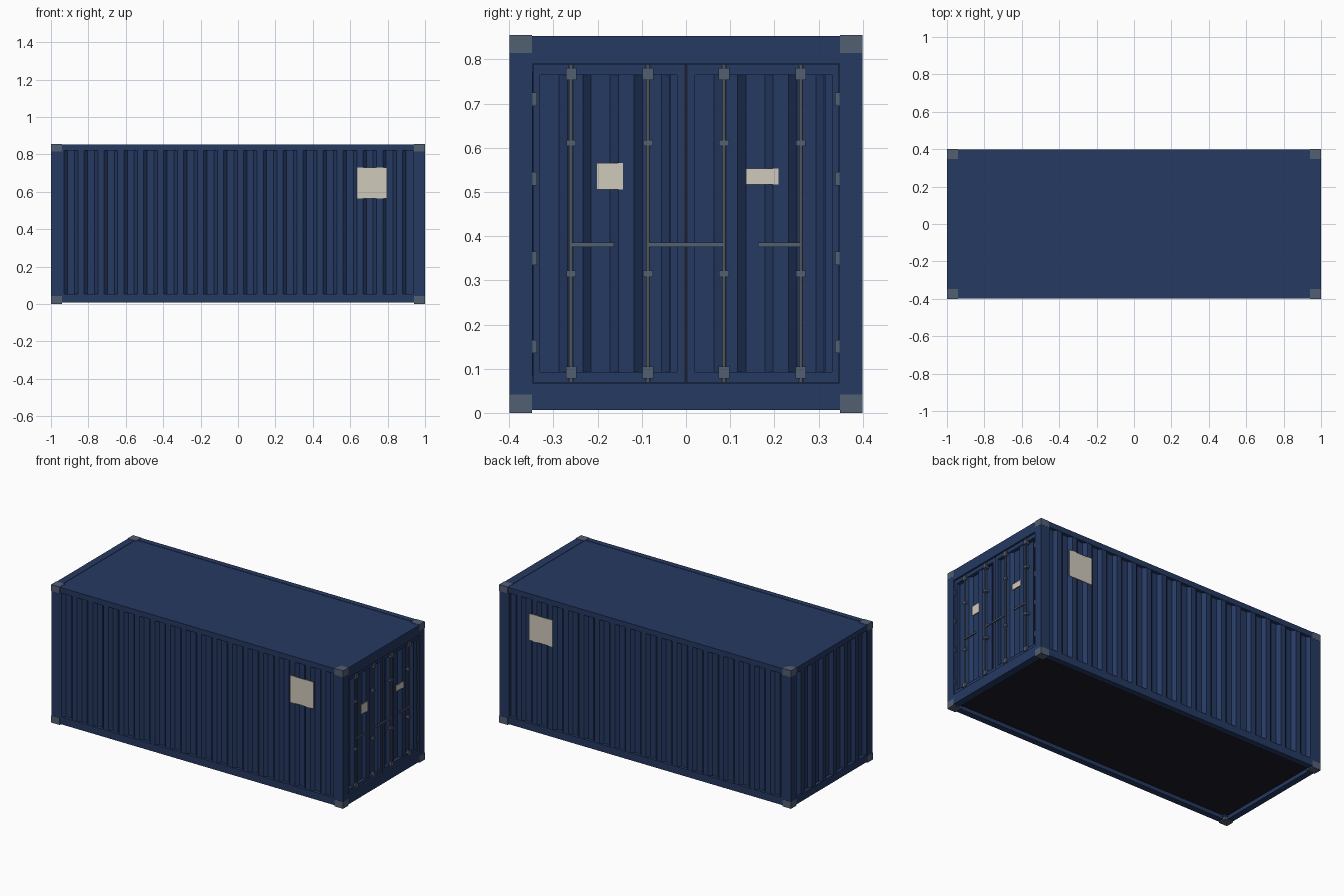
import bpy, bmesh
from mathutils import Vector

if "Cube" in bpy.data.objects:
    bpy.data.objects.remove(bpy.data.objects["Cube"])


def material(name, rgb):
    m = bpy.data.materials.new(name)
    m.use_nodes = True
    m.diffuse_color = (*rgb, 1)
    m.node_tree.nodes["Principled BSDF"].inputs["Base Color"].default_value = (*rgb, 1)
    return m


blue = material("navy_paint", (0.019, 0.041, 0.122))
steel = material("grey_steel", (0.085, 0.115, 0.17))
rod_grey = material("rod_grey", (0.08, 0.095, 0.115))
rubber = material("black_rubber", (0.01, 0.013, 0.025))
floor_dark = material("dark_floor", (0.01, 0.011, 0.02))
cream = material("cream_plate", (0.63, 0.585, 0.5))


def finish(name, bm, mat):
    bmesh.ops.recalc_face_normals(bm, faces=bm.faces)
    mesh = bpy.data.meshes.new(name)
    bm.to_mesh(mesh)
    bm.free()
    mesh.materials.append(mat)
    ob = bpy.data.objects.new(name, mesh)
    bpy.context.collection.objects.link(ob)
    return ob


def box(name, x, y, z, mat):
    """Box from three (low, high) ranges."""
    bm = bmesh.new()
    bmesh.ops.create_cube(bm, size=1)
    for v in bm.verts:
        v.co = Vector(r[0] + (c + 0.5) * (r[1] - r[0]) for r, c in zip((x, y, z), v.co))
    return finish(name, bm, mat)


def span(a, b, sign):
    """Range mirrored by sign."""
    return tuple(sorted((a * sign, b * sign)))


def around(c, half):
    return (c - half, c + half)


def corrugated(name, start, period, count, z, place, depth=0.018, slope=0.0185, flat=0.037):
    """Solid wall with trapezoid recesses; place maps (along, inward) to (x, y)."""
    pts = [(start - 0.006, 0)]
    for k in range(count):
        s = start + k * period
        pts += [(s, 0), (s + slope, depth), (s + slope + flat, depth), (s + 2 * slope + flat, 0)]
    pts += [(pts[-1][0] + 0.003, 0), (pts[-1][0] + 0.003, 0.03), (pts[0][0], 0.03)]
    bm = bmesh.new()
    face = bm.faces.new([bm.verts.new((*place(u, d), z[0])) for u, d in pts])
    top = bmesh.ops.extrude_face_region(bm, geom=[face])["geom"]
    bmesh.ops.translate(bm, vec=(0, 0, z[1] - z[0]),
                        verts=[g for g in top if isinstance(g, bmesh.types.BMVert)])
    return finish(name, bm, blue)


EDGE_X, EDGE_Y = 0.9993, 0.3993    # outer faces of the frame
LOW, HIGH = 0.007, 0.853

# Corner castings and posts
for sx in (-1, 1):
    for sy in (-1, 1):
        for level, z in (("bottom", (0, 0.042)), ("top", (0.815, 0.855))):
            box(f"{level}_corner_casting", span(0.942, 1, sx), span(0.348, 0.4, sy), z, steel)
        box("corner_post", span(0.935, EDGE_X, sx), span(0.347, EDGE_Y, sy), (0.02, 0.835), blue)

# Long side rails, walls and plates
for sy, side in ((-1, "front"), (1, "back")):
    box(f"{side}_bottom_rail", (-0.97, 0.97), span(0.362, EDGE_Y, sy), (LOW, 0.052), blue)
    box(f"{side}_top_rail", (-0.97, 0.97), span(0.365, EDGE_Y, sy), (0.82, HIGH), blue)
    corrugated(f"{side}_wall", -0.93, 0.1065, 18, (0.045, 0.828),
               lambda u, d: (u, sy * (0.3975 - d)))
    box(f"{side}_plate", (0.636, 0.797), span(0.396, 0.3995, sy), (0.565, 0.73), cream)

# Closed end
box("end_bottom_rail", (-EDGE_X, -0.962), (-0.37, 0.37), (LOW, 0.052), blue)
box("end_top_rail", (-EDGE_X, -0.955), (-0.37, 0.37), (0.82, HIGH), blue)
corrugated("end_wall", -0.341, 0.1065, 7, (0.045, 0.828), lambda u, d: (d - 0.9975, u))

# Roof and floor
box("roof", (-0.97, 0.97), (-0.38, 0.38), (0.835, 0.851), blue)
box("floor", (-0.97, 0.97), (-0.37, 0.37), (0.03, 0.045), floor_dark)

# Door frame
box("door_sill", (0.955, EDGE_X), (-0.37, 0.37), (LOW, 0.068), blue)
box("door_header", (0.945, EDGE_X), (-0.37, 0.37), (0.79, HIGH), blue)

# Door leaves
FACE = 0.99
PANEL = FACE - 0.005
leaf_x = (0.945, FACE)
for sy, side in ((-1, "right"), (1, "left")):
    box(f"{side}_door_inner_stile", leaf_x, span(0.003, 0.02, sy), (0.069, 0.789), blue)
    box(f"{side}_door_outer_stile", leaf_x, span(0.33, 0.346, sy), (0.069, 0.789), blue)
    for z in ((0.069, 0.092), (0.765, 0.789)):
        box(f"{side}_door_cross_rail", leaf_x, span(0.01, 0.34, sy), z, blue)
    first = 0.0015 if sy > 0 else -0.3485
    corrugated(f"{side}_door_panel", first, 0.1155, 3, (0.085, 0.77),
               lambda u, d: (PANEL - d, u), depth=0.016, flat=0.043)
    # Hinges
    for z in (0.15, 0.35, 0.53, 0.71):
        box(f"{side}_hinge", (0.97, 0.997), span(0.337, 0.347, sy), around(z, 0.015), steel)
    # Locking rods with guides, cams and handles
    for y in (0.086, 0.26):
        bm = bmesh.new()
        bmesh.ops.create_cone(bm, cap_ends=True, segments=12, radius1=0.0045, radius2=0.0045, depth=0.72)
        bmesh.ops.translate(bm, vec=(0.9915, sy * y, 0.429), verts=bm.verts)
        rod = finish(f"{side}_locking_rod", bm, rod_grey)
        for p in rod.data.polygons:
            p.use_smooth = len(p.vertices) == 4
        for z in (0.091, 0.767):
            box(f"{side}_rod_cam", (0.975, 0.999), around(sy * y, 0.012), around(z, 0.0135), steel)
        for z in (0.315, 0.611):
            box(f"{side}_rod_guide", (0.975, 0.9975), around(sy * y, 0.011), around(z, 0.007), steel)
        box(f"{side}_door_handle", (0.991, 0.9985), span(y, y - 0.097, sy), around(0.381, 0.005), steel)

# Gasket and door plates
box("door_gasket", (0.95, FACE + 0.001), around(0, 0.0035), (0.069, 0.789), rubber)
box("right_door_plate", (PANEL - 0.002, PANEL + 0.003), (-0.203, -0.143), (0.506, 0.565), cream)
box("left_door_plate", (PANEL - 0.002, PANEL + 0.003), (0.136, 0.209), (0.517, 0.553), cream)
